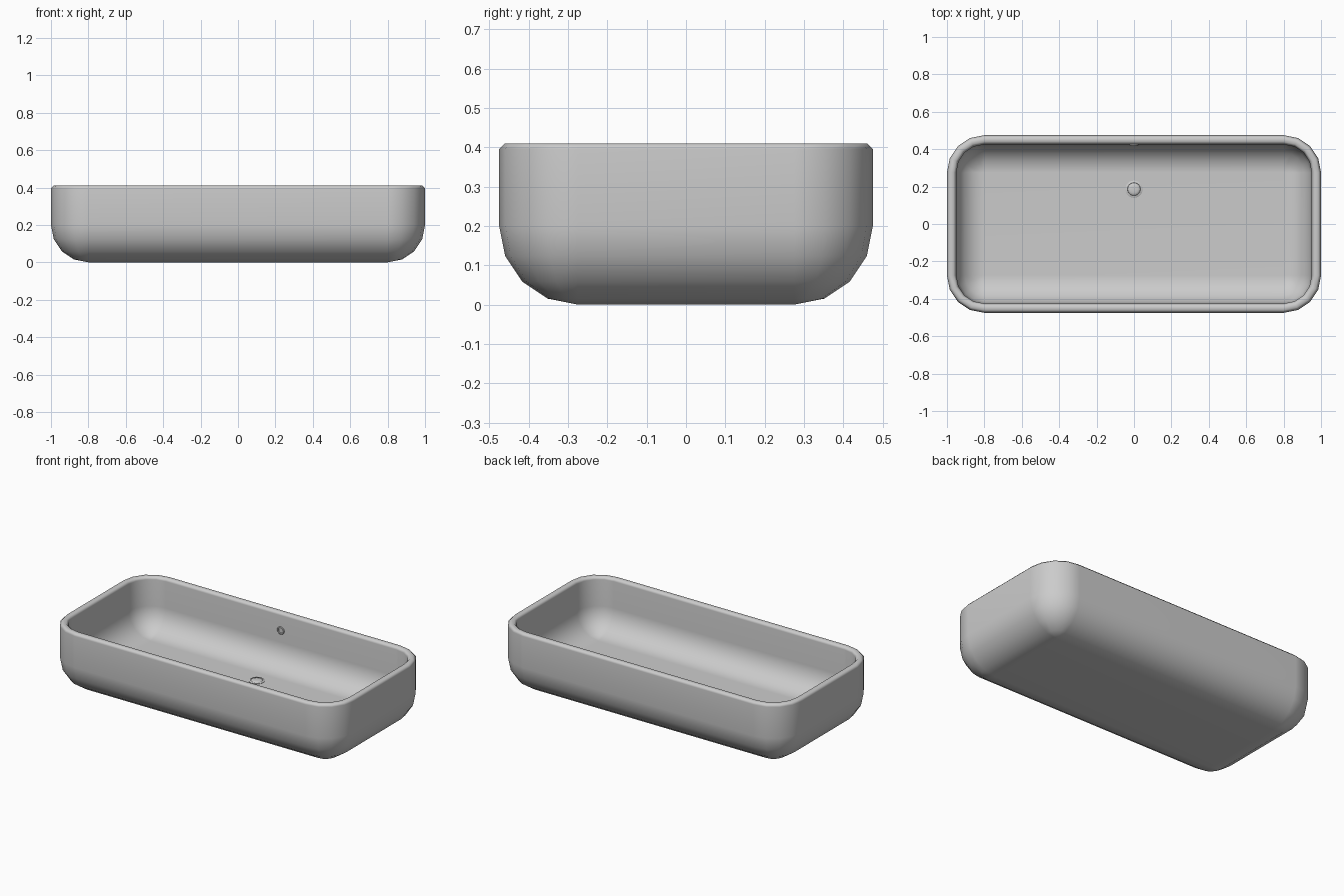
import bpy, bmesh, math
from mathutils import Matrix

if "Cube" in bpy.data.objects:
    bpy.data.objects.remove(bpy.data.objects["Cube"])

HX, HY, H, R, WALL, BEV = 1.0, 0.475, 0.41, 0.2, 0.05, 0.014
FLOOR = 0.08
SEG = 4


def finish(name, bm, angle):
    bmesh.ops.remove_doubles(bm, verts=bm.verts, dist=1e-5)
    bmesh.ops.dissolve_degenerate(bm, edges=bm.edges, dist=1e-6)
    bmesh.ops.recalc_face_normals(bm, faces=bm.faces)
    mesh = bpy.data.meshes.new(name)
    bm.to_mesh(mesh)
    bm.free()
    ob = bpy.data.objects.new(name, mesh)
    bpy.context.collection.objects.link(ob)
    bpy.ops.object.select_all(action='DESELECT')
    ob.select_set(True)
    bpy.context.view_layer.objects.active = ob
    bpy.ops.object.shade_smooth_by_angle(angle=math.radians(angle))
    return ob


def ring(bm, inset, z):
    # rounded rectangle; the corner radius shrinks with the inset
    r = max(R - inset, 0)
    verts = []
    for q, (sx, sy) in enumerate([(1, 1), (-1, 1), (-1, -1), (1, -1)]):
        for k in range(SEG + 1):
            a = math.pi / 2 * (q + k / SEG)
            verts.append(bm.verts.new((sx * (HX - R) + r * math.cos(a),
                                       sy * (HY - R) + r * math.sin(a), z)))
    return verts


def lathe(name, profile, steps, matrix):
    bm = bmesh.new()
    vs = [bm.verts.new((r, 0, z)) for r, z in profile]
    es = [bm.edges.new(p) for p in zip(vs, vs[1:])]
    bmesh.ops.spin(bm, geom=vs + es, cent=(0, 0, 0), axis=(0, 0, 1),
                   angle=math.tau, steps=steps)
    bmesh.ops.transform(bm, matrix=matrix, verts=bm.verts)
    return finish(name, bm, 40)


# Basin shell: outside from the base up, over the rim, down to the inner floor
angles = [math.pi / 2 * k / SEG for k in range(SEG + 1)]
ri = R - WALL
outer = [(R * (1 - math.sin(a)), R * (1 - math.cos(a))) for a in angles]
inner = [(R - ri * math.cos(a), FLOOR + ri * (1 - math.sin(a))) for a in angles]
rim = [(0, H - BEV), (BEV, H), (WALL - BEV, H), (WALL, H - BEV)]
bm = bmesh.new()
rings = [ring(bm, i, z) for i, z in outer + rim + inner]
for a, b in zip(rings, rings[1:]):
    n = len(a)
    for i in range(n):
        j = (i + 1) % n
        bm.faces.new((a[i], a[j], b[j], b[i]))
bm.faces.new(rings[0])
bm.faces.new(rings[-1])
basin = finish("basin", bm, 60)
weighted = basin.modifiers.new("weighted", 'WEIGHTED_NORMAL')
weighted.keep_sharp = True

# Drain plug on the floor: low collar around a shallow dome
lathe("drain", [(0.046, -0.005), (0.046, 0.002), (0.040, 0.005), (0.035, 0.005),
                (0.034, 0.001), (0.032, 0.004), (0.022, 0.007), (0.011, 0.008), (0, 0.008)],
      24, Matrix.Translation((0, 0.186, FLOOR)))

# Overflow fitting on the back inner wall, facing the front
lathe("overflow", [(0.024, -0.005), (0.024, 0.004), (0.021, 0.007),
                   (0.015, 0.006), (0.014, 0.001), (0, 0.001)],
      20, Matrix.Translation((0, HY - WALL, 0.303)) @ Matrix.Rotation(math.pi / 2, 4, 'X'))
